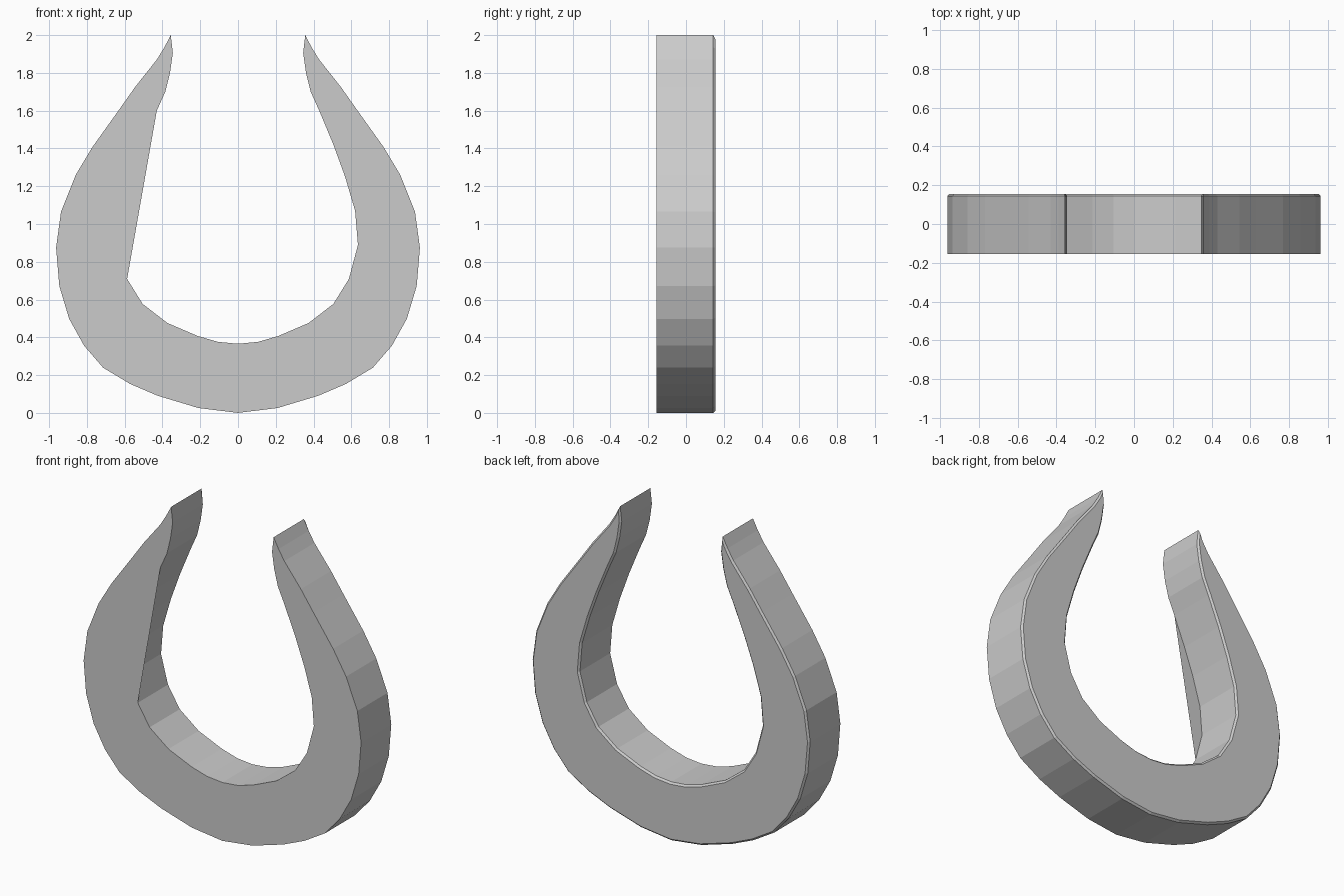
import bpy
import bmesh
from mathutils import Vector

if "Cube" in bpy.data.objects:
    bpy.data.objects.remove(bpy.data.objects["Cube"])

# Half outline (x, z): outer edge from bottom to tip, then inner edge back down
outer = [(0, 0), (.21, .026), (.423, .09), (.571, .153), (.714, .239), (.815, .356),
         (.894, .498), (.946, .672), (.963, .875), (.937, 1.065), (.859, 1.26),
         (.769, 1.41), (.633, 1.6), (.545, 1.725), (.43, 1.87), (.39, 1.935), (.356, 2.0)]
inner = [(.345, 1.905), (.36, 1.8), (.385, 1.7), (.43, 1.6), (.505, 1.42), (.567, 1.25),
         (.62, 1.07), (.635, .889), (.587, .709), (.505, .577), (.374, .476),
         (.213, .407), (.106, .376), (0, .366)]


def mirrored(points):
    return [(-x, z) for x, z in points]


outline = (outer + inner + mirrored(inner[-2::-1]) + mirrored(outer[:0:-1]))
count = len(outline)


def inset(points, distance):
    """Mitred inward offset of a counter-clockwise outline."""
    result = []
    for i in range(len(points)):
        p = Vector(points[i])
        a = (p - Vector(points[i - 1])).normalized()
        b = (Vector(points[(i + 1) % len(points)]) - p).normalized()
        n1, n2 = Vector((-a.y, a.x)), Vector((-b.y, b.x))
        m = (n1 + n2).normalized()
        result.append(p + m * min(distance / max(m.dot(n1), .2), distance * 2))
    return result


# Horseshoe body: straight walls with a thin chamfer around the back face
bm = bmesh.new()
chamfer = .011
rings = []
for points, y in ((outline, -.155), (outline, .155 - chamfer),
                  (inset(outline, chamfer), .155)):
    rings.append([bm.verts.new((x, y, z)) for x, z in points])
for lower, upper in zip(rings, rings[1:]):
    for i in range(count):
        j = (i + 1) % count
        bm.faces.new((lower[i], lower[j], upper[j], upper[i]))
caps = [bm.faces.new(rings[0]), bm.faces.new(rings[2][::-1])]
bmesh.ops.recalc_face_normals(bm, faces=bm.faces)
bmesh.ops.triangulate(bm, faces=caps)

# Front web: thin flat sliver closing the left inner curve with a straight edge
start = outline.index((-.587, .709))
end = outline.index((-.43, 1.6))
web = [bm.verts.new(v.co) for v in rings[0][start:end + 1]]
face = bm.faces.new(web)
face.normal_update()
if face.normal.y > 0:
    face.normal_flip()
bmesh.ops.triangulate(bm, faces=[face])

mesh = bpy.data.meshes.new("horseshoe")
bm.to_mesh(mesh)
bm.free()
bpy.context.collection.objects.link(bpy.data.objects.new("horseshoe", mesh))
